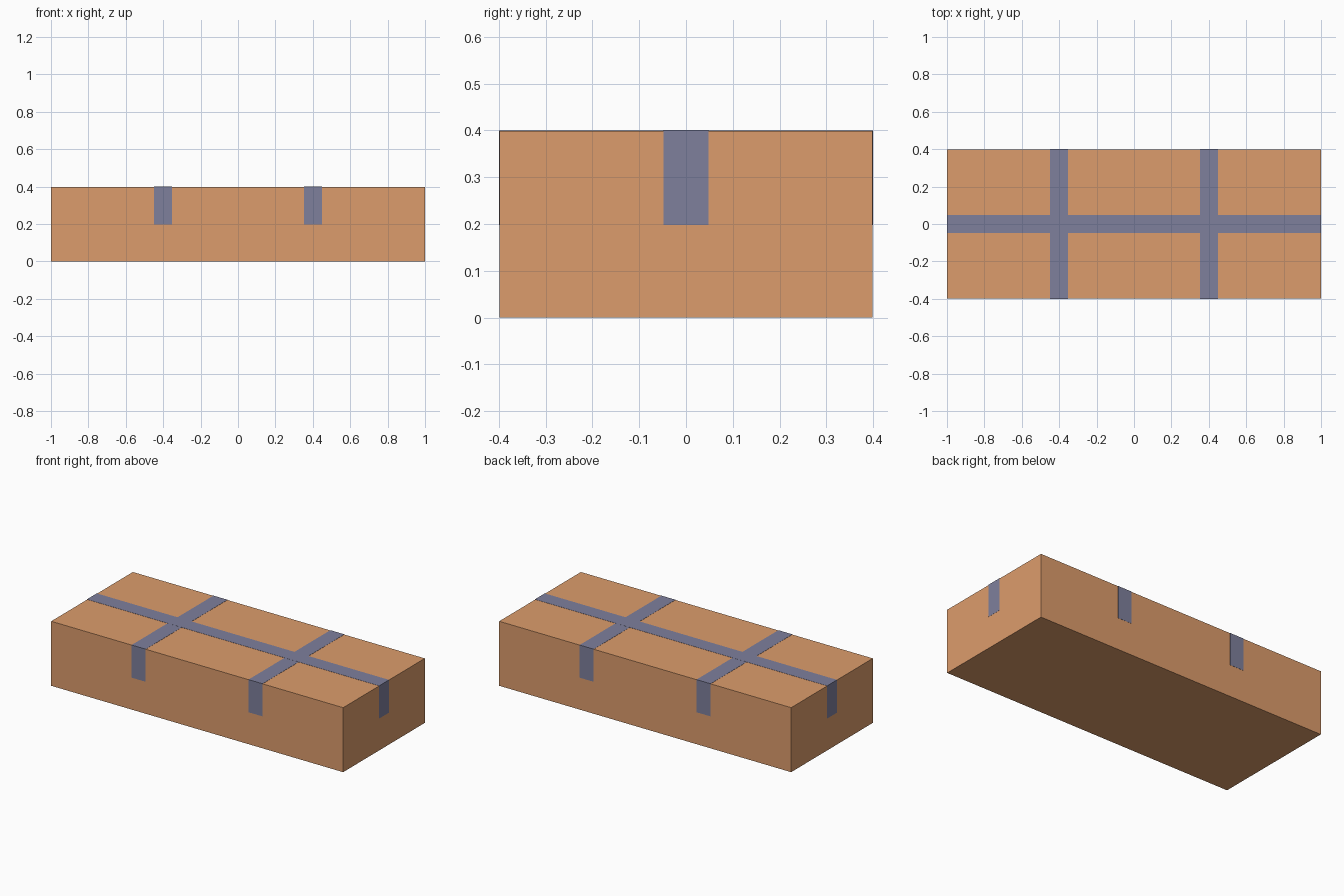
import bpy, bmesh, math
from mathutils import Matrix, Vector

if "Cube" in bpy.data.objects:
    bpy.data.objects.remove(bpy.data.objects["Cube"])

LENGTH, DEPTH, HEIGHT = 2.0, 0.8, 0.4
TAPE_WIDTH, TAPE_END = 0.096, 0.198
SKIN = 0.001  # tape thickness


def material(name, color):
    mat = bpy.data.materials.new(name)
    mat.diffuse_color = (*color, 1)
    mat.use_nodes = True
    mat.node_tree.nodes["Principled BSDF"].inputs["Base Color"].default_value = mat.diffuse_color
    return mat


cardboard = material("cardboard", (0.72, 0.335, 0.15))
tape_blue = material("tape_blue", (0.21, 0.215, 0.335))


def finish(name, bm, mat):
    bmesh.ops.recalc_face_normals(bm, faces=bm.faces)
    mesh = bpy.data.meshes.new(name)
    bm.to_mesh(mesh)
    bm.free()
    mesh.materials.append(mat)
    obj = bpy.data.objects.new(name, mesh)
    bpy.context.collection.objects.link(obj)
    return obj


def tape(name, half_span, top, turn=0, x=0):
    """Inverted-U strip lying along x, folded down over both ends."""
    outer, inner = half_span, half_span - SKIN
    profile = [(-outer, TAPE_END), (-outer, top), (outer, top), (outer, TAPE_END),
               (inner, TAPE_END), (inner, top - SKIN), (-inner, top - SKIN), (-inner, TAPE_END)]
    bm = bmesh.new()
    face = bm.faces.new([bm.verts.new((u, -TAPE_WIDTH / 2, z)) for u, z in profile])
    extruded = bmesh.ops.extrude_face_region(bm, geom=[face])["geom"]
    moved = [v for v in extruded if isinstance(v, bmesh.types.BMVert)]
    bmesh.ops.translate(bm, verts=moved, vec=(0, TAPE_WIDTH, 0))
    bm.transform(Matrix.Translation((x, 0, 0)) @ Matrix.Rotation(turn, 4, "Z"))
    return finish(name, bm, tape_blue)


# Closed carton
bm = bmesh.new()
bmesh.ops.create_cube(bm, size=1)
size = Vector((LENGTH - 2 * SKIN, DEPTH - 2 * SKIN, HEIGHT - SKIN))
bmesh.ops.scale(bm, verts=bm.verts, vec=size)
bmesh.ops.translate(bm, verts=bm.verts, vec=(0, 0, size.z / 2))
finish("carton", bm, cardboard)

# Lengthwise tape and two cross tapes
tape("long_tape", LENGTH / 2, HEIGHT + SKIN / 2)
for side, x in (("left", -0.4), ("right", 0.4)):
    tape(f"{side}_cross_tape", DEPTH / 2, HEIGHT, math.pi / 2, x)
